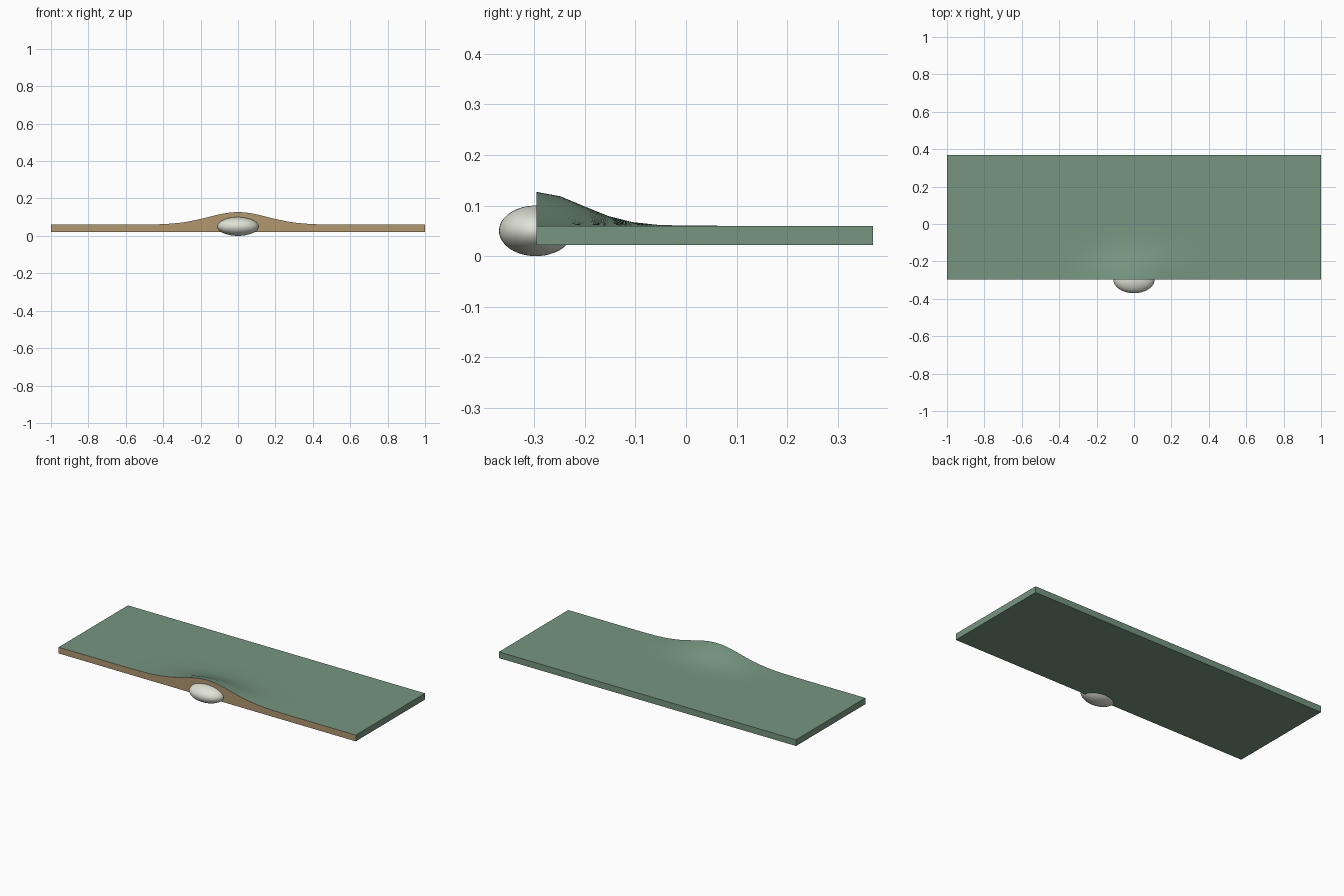
import bpy, bmesh, math

if "Cube" in bpy.data.objects:
    bpy.data.objects.remove(bpy.data.objects["Cube"])

X, Y0, Y1 = 1.0, -0.296, 0.37      # slab half width, front and back edges
Z0, ZM, Z1 = 0.022, 0.054, 0.06    # underside, layer seam, flat top
NX, NY = 80, 14


def material(name, rgb):
    m = bpy.data.materials.new(name)
    m.diffuse_color = (*rgb, 1)
    m.use_nodes = True
    m.node_tree.nodes["Principled BSDF"].inputs["Base Color"].default_value = m.diffuse_color
    return m


green = material("soft green", (0.18, 0.30, 0.215))
tan = material("tan", (0.44, 0.31, 0.16))
pale = material("pale ivory", (0.74, 0.76, 0.67))


def top_height(x, y):
    # smooth mound centred on the front edge
    return Z1 + 0.067 * math.exp(-x * x / (2 * 0.16 ** 2) - (y - Y0) ** 2 / (2 * 0.09 ** 2))


def finish(bm, name, mats):
    me = bpy.data.meshes.new(name)
    bmesh.ops.recalc_face_normals(bm, faces=bm.faces)
    for f in bm.faces:
        # front cut face is tan, everything else green
        f.material_index = 1 if len(mats) > 1 and f.normal.y < -0.99 else 0
    bm.to_mesh(me)
    bm.free()
    for m in mats:
        me.materials.append(m)
    ob = bpy.data.objects.new(name, me)
    bpy.context.collection.objects.link(ob)
    return ob


def smooth(ob):
    bpy.ops.object.select_all(action='DESELECT')
    ob.select_set(True)
    bpy.context.view_layer.objects.active = ob
    bpy.ops.object.shade_smooth_by_angle(angle=math.radians(40))


# Upper layer: mounded grid with a skirt down to the seam
bm = bmesh.new()
rows = [[bm.verts.new((x, y, top_height(x, y)))
         for x in (-X + 2 * X * i / NX for i in range(NX + 1))]
        for y in (Y0 + (Y1 - Y0) * j / NY for j in range(NY + 1))]
for a, b in zip(rows, rows[1:]):
    for i in range(NX):
        bm.faces.new((a[i], a[i + 1], b[i + 1], b[i]))
rim = bmesh.ops.extrude_edge_only(bm, edges=[e for e in bm.edges if e.is_boundary])
for v in rim["geom"]:
    if isinstance(v, bmesh.types.BMVert):
        v.co.z = ZM
smooth(finish(bm, "mounded_top_layer", [green, tan]))

# Lower slab
bm = bmesh.new()
bmesh.ops.create_cube(bm, size=1)
for v in bm.verts:
    v.co = (v.co.x * 2 * X, v.co.y * (Y1 - Y0) + (Y0 + Y1) / 2,
            v.co.z * (ZM - Z0) + (ZM + Z0) / 2)
finish(bm, "base_slab", [green, tan])

# Ellipsoid half buried in the front face
bm = bmesh.new()
bmesh.ops.create_uvsphere(bm, u_segments=48, v_segments=24, radius=1)
for v in bm.verts:
    v.co = (v.co.x * 0.11, v.co.y * 0.073 - 0.297, v.co.z * 0.05 + 0.05)
smooth(finish(bm, "buried_ellipsoid", [pale]))
